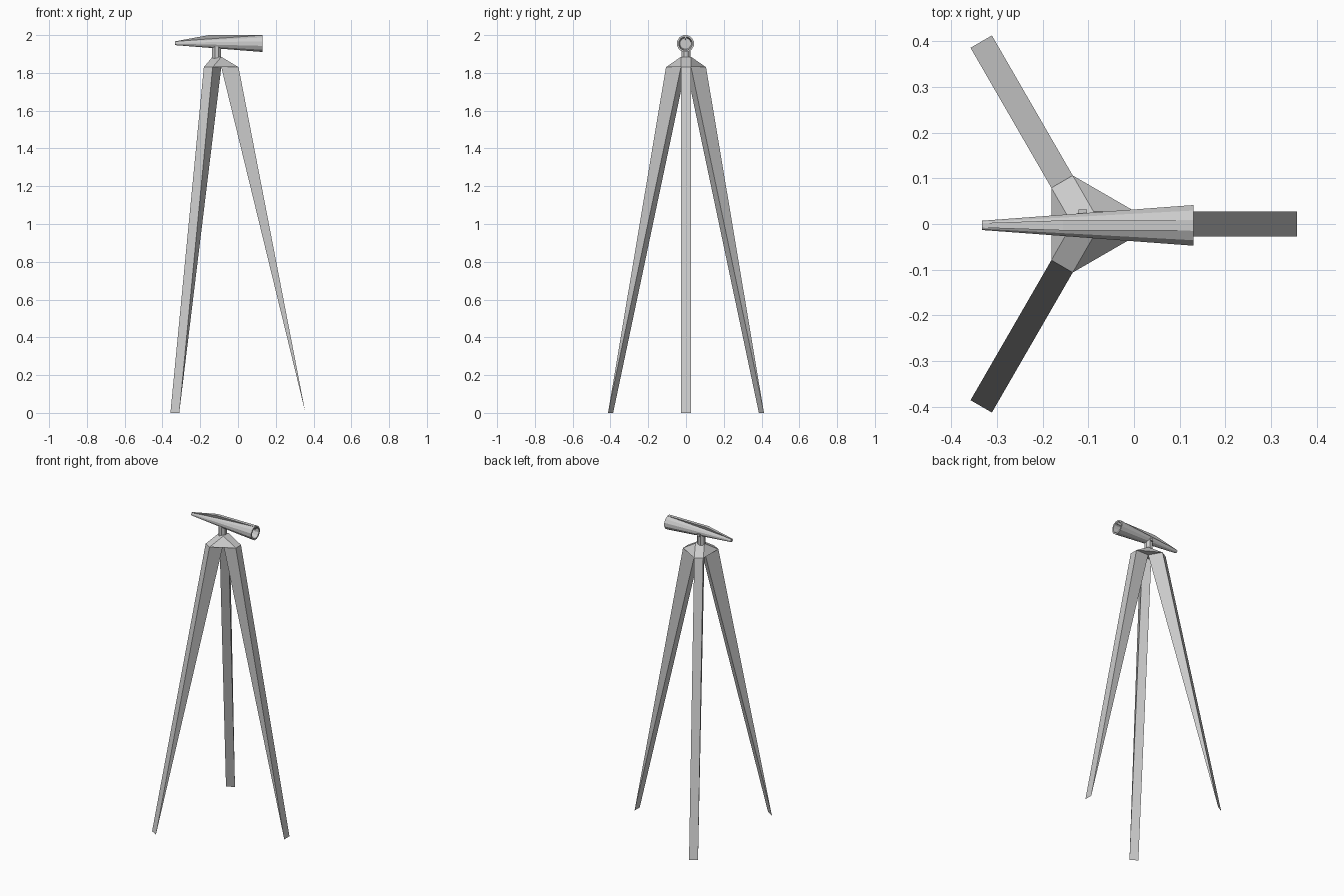
import bpy
from math import cos, sin, pi, radians

if "Cube" in bpy.data.objects:
    bpy.data.objects.remove(bpy.data.objects["Cube"])

CX = -0.104   # tripod axis
HW = 0.027    # half width of a leg
R_IN, R_OUT, R_TIP = 0.0156, 0.107, 0.461
Z_HIP, Z_TOP = 1.83, 1.885


def make(name, verts, faces):
    me = bpy.data.meshes.new(name)
    me.from_pydata(verts, [], faces)
    me.update()
    ob = bpy.data.objects.new(name, me)
    bpy.context.collection.objects.link(ob)
    return ob


def polar(angle, r, t, z):
    # r along the leg direction, t sideways
    return (CX + r * cos(angle) - t * sin(angle), r * sin(angle) + t * cos(angle), z)


def loft(name, rings):
    # skin consecutive rings and cap both ends
    n = len(rings[0])
    verts = [v for ring in rings for v in ring]
    faces = [tuple(range(n))[::-1], tuple(range(len(verts) - n, len(verts)))]
    for k in range(len(rings) - 1):
        for i in range(n):
            j = (i + 1) % n
            faces.append((k * n + i, k * n + j, (k + 1) * n + j, (k + 1) * n + i))
    return make(name, verts, faces)


# Three wedge legs tapering to an edge on the ground
angles = [radians(a) for a in (0, 120, 240)]
for i, a in enumerate(angles):
    v = [polar(a, R_TIP, -HW, 0), polar(a, R_TIP, HW, 0),
         polar(a, R_IN, -HW, Z_HIP), polar(a, R_IN, HW, Z_HIP),
         polar(a, R_OUT, -HW, Z_HIP), polar(a, R_OUT, HW, Z_HIP)]
    make(f"leg_{i + 1}", v, [(0, 1, 5, 4), (1, 0, 2, 3), (0, 4, 2), (1, 3, 5), (2, 4, 5, 3)])

# Hub: six-sided base rising to a small triangle
base = [polar(a, R_OUT, s * HW, Z_HIP) for a in angles for s in (-1, 1)]
tri = [polar(a + pi / 3, 2 * R_IN, 0, Z_TOP) for a in angles]
hub_faces = [(5, 4, 3, 2, 1, 0), (6, 7, 8)]
for k in range(3):
    prev = 6 + (k + 2) % 3
    hub_faces.append((2 * k, 2 * k + 1, 6 + k, prev))
    hub_faces.append((2 * k + 1, (2 * k + 2) % 6, 6 + k))
make("hub", base + tri, hub_faces)


def disc(x, y, z, r, n, axis):
    pts = []
    for i in range(n):
        a = 2 * pi * (i + 0.5) / n
        u, w = r * cos(a), r * sin(a)
        pts.append((x, y + u, z + w) if axis == "x" else (x + u, y + w, z))
    return pts


# Neck post
loft("neck_post", [disc(-0.113, 0, z, 0.026, 8, "z") for z in (1.875, 1.945)])

# Tapered tube with a hollow mouth
YT = -0.003
loft("tube", [disc(x, YT, z, r, 12, "x") for x, z, r in
              ((-0.333, 1.957, 0.0105), (0.13, 1.955, 0.046),
               (0.13, 1.955, 0.036), (0.02, 1.955, 0.030))])

# Ridge along the top of the tube
ridge = [[(x, YT, low), (x, YT + w, top), (x, YT - w, top)] for x, w, top, low in
         ((-0.333, 0.005, 1.967, 1.957), (-0.155, 0.011, 2.0, 1.967), (0.13, 0.011, 2.0, 1.975))]
loft("top_ridge", ridge)

# Small side knob
loft("side_knob", [[(-0.121, y, 1.935), (-0.103, y, 1.935), (-0.103, y, 1.953), (-0.121, y, 1.953)]
                   for y in (0.032, 0.012)])
